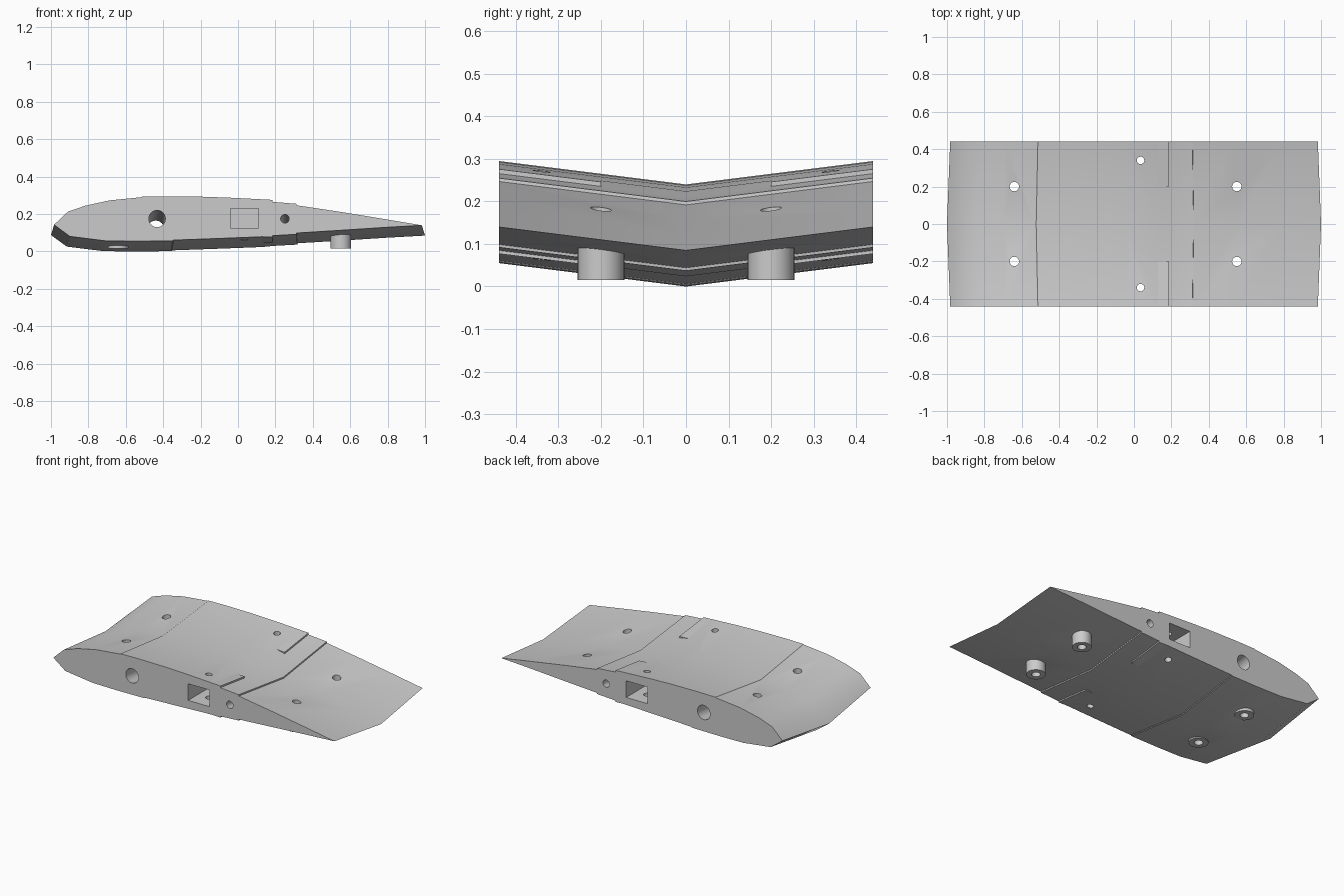
import bpy, bmesh, math

old = bpy.data.objects.get("Cube")
if old:
    bpy.data.objects.remove(old, do_unlink=True)

HALF, RISE = 0.44, 0.055      # half span and dihedral rise at each end

grey = bpy.data.materials.new("light grey")
grey.use_nodes = True
colour = (0.6, 0.6, 0.6, 1)
grey.diffuse_color = colour
grey.node_tree.nodes["Principled BSDF"].inputs["Base Color"].default_value = colour


def finish(name, bm):
    bmesh.ops.recalc_face_normals(bm, faces=bm.faces)
    mesh = bpy.data.meshes.new(name)
    bm.to_mesh(mesh)
    bm.free()
    mesh.materials.append(grey)
    ob = bpy.data.objects.new(name, mesh)
    bpy.context.collection.objects.link(ob)
    return ob


def loft(name, profile, stations):
    """Sweep an x-z profile along the span, following dihedral and taper."""
    bm = bmesh.new()
    rings = []
    for y in stations:
        t = abs(y) / HALF
        rings.append([bm.verts.new((x * (1 - 0.017 * t), y, z + RISE * t)) for x, z in profile])
    n = len(profile)
    for a, b in zip(rings, rings[1:]):
        for i in range(n):
            j = (i + 1) % n
            bm.faces.new((a[i], a[j], b[j], b[i]))
    bm.faces.new(rings[0])
    bm.faces.new(rings[-1])
    return finish(name, bm)


def post(name, x, y, r, z0, z1):
    bm = bmesh.new()
    bmesh.ops.create_cone(bm, cap_ends=True, segments=32, radius1=r, radius2=r, depth=z1 - z0)
    bmesh.ops.translate(bm, verts=bm.verts, vec=(x, y, (z0 + z1) / 2))
    return finish(name, bm)


def block(name, x0, x1, y0, y1, z0, z1):
    bm = bmesh.new()
    bmesh.ops.create_cube(bm, size=1)
    bmesh.ops.scale(bm, verts=bm.verts, vec=(x1 - x0, y1 - y0, z1 - z0))
    bmesh.ops.translate(bm, verts=bm.verts, vec=((x0 + x1) / 2, (y0 + y1) / 2, (z0 + z1) / 2))
    return finish(name, bm)


def circle(x, z, r, n=32):
    return [(x + r * math.cos(2 * math.pi * i / n), z + r * math.sin(2 * math.pi * i / n)) for i in range(n)]


def combine(target, tool, operation):
    mod = target.modifiers.new(operation, 'BOOLEAN')
    mod.operation, mod.solver, mod.object = operation, 'EXACT', tool
    bpy.context.view_layer.objects.active = target
    bpy.ops.object.modifier_apply(modifier=mod.name)
    bpy.data.objects.remove(tool, do_unlink=True)


# Wing section: airfoil with small sheeting steps, given at the centre line
upper = [(-1, 0.088), (-0.925, 0.158), (-0.83, 0.19), (-0.7, 0.218), (-0.527, 0.235),
         (-0.523, 0.238), (-0.4, 0.24), (-0.2, 0.238), (-0.05, 0.233), (0.13, 0.224),
         (0.19, 0.21), (0.318, 0.2), (0.319, 0.192), (0.55, 0.158), (0.8, 0.118), (1, 0.085)]
lower = [(0.8, 0.074), (0.55, 0.058), (0.319, 0.044), (0.318, 0.037), (0.19, 0.03),
         (0.13, 0.024), (-0.1, 0.015), (-0.352, 0.006), (-0.356, 0.002), (-0.55, 0),
         (-0.72, 0.002), (-0.915, 0.026)]
wing = loft("wing_section", upper + lower, (-HALF, 0, HALF))

# Round mounting bosses under the wing
for side in (-1, 1):
    for x in (-0.64, 0.55):
        combine(wing, post("boss", x, side * 0.2, 0.055, 0.015, 0.12), 'UNION')

# Spar tunnels along the span, end pockets and vertical bolt holes
for x, r in ((-0.44, 0.045), (0.255, 0.023)):
    combine(wing, loft("tunnel", circle(x, 0.12, r), (-0.5, 0, 0.5)), 'DIFFERENCE')
for side in (-1, 1):
    ends = sorted((side * 0.2, side * 0.5))
    combine(wing, block("pocket", -0.04, 0.11, *ends, 0.125, 0.23), 'DIFFERENCE')
    for x, y, r in ((-0.64, 0.2, 0.025), (0.55, 0.2, 0.025), (0.035, 0.34, 0.02)):
        combine(wing, post("bolt_hole", x, side * y, r, -0.1, 0.5), 'DIFFERENCE')

# Thin wedge tabs that square off the sheeting near both ends
tabs = []
for side, label in ((-1, "right"), (1, "left")):
    span = (side * 0.2, side * HALF)
    tabs.append(loft(label + "_upper_tab", [(0.13, 0.224), (0.188, 0.221), (0.188, 0.2), (0.13, 0.2)], span))
    tabs.append(loft(label + "_lower_tab", [(0.13, 0.024), (0.188, 0.022), (0.188, 0.04), (0.13, 0.04)], span))

# Smooth the curved skin while keeping real edges sharp
bpy.ops.object.select_all(action='DESELECT')
wing.select_set(True)
bpy.context.view_layer.objects.active = wing
bpy.ops.object.shade_smooth_by_angle(angle=math.radians(25))
